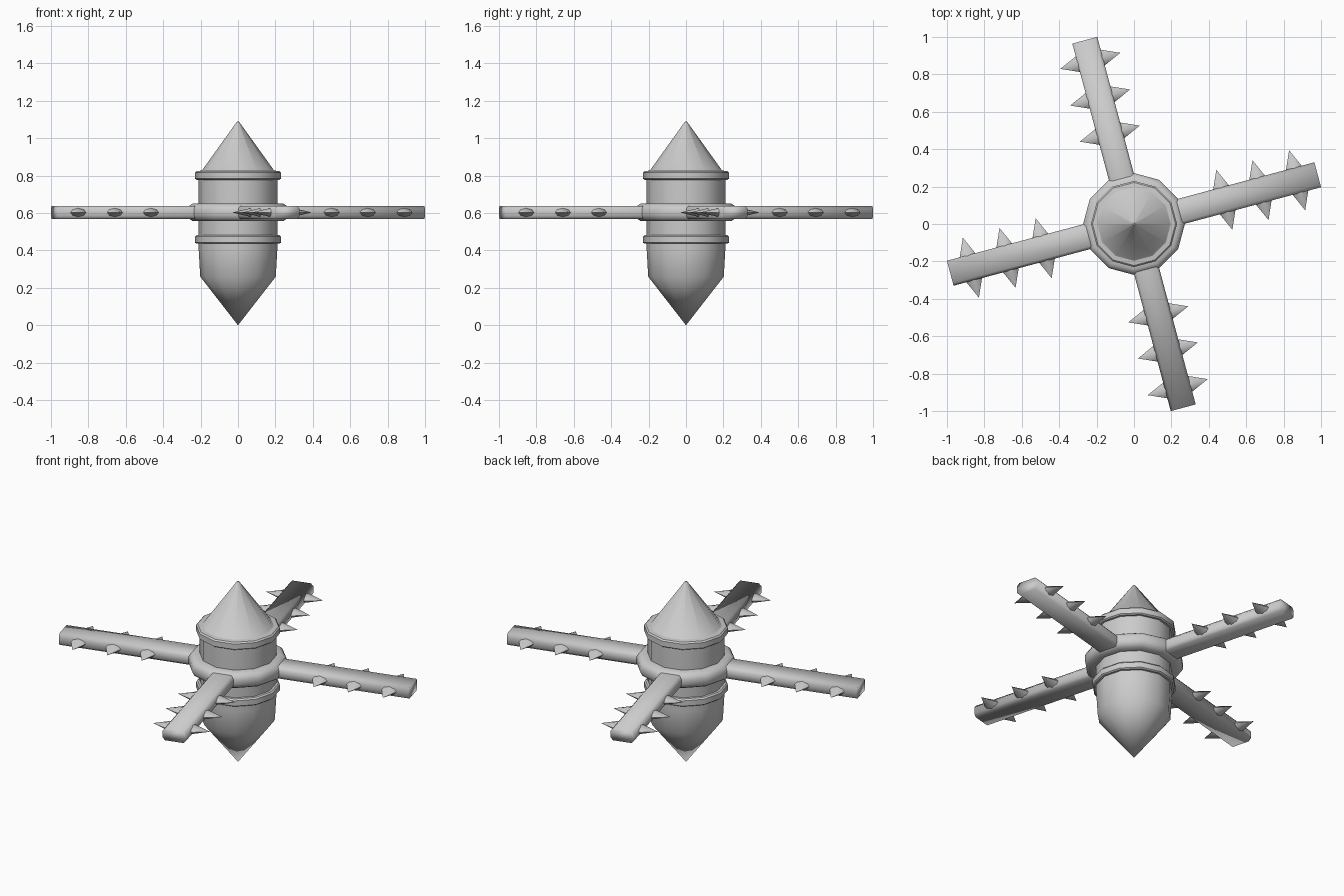
import bpy, bmesh, math
from mathutils import Matrix, Vector

cube = bpy.data.objects.get("Cube")
if cube:
    bpy.data.objects.remove(cube, do_unlink=True)

SIDES = 12
MID_Z = 0.603
ARM_LENGTH = 1.017

grey = bpy.data.materials.new("plain grey")
grey.use_nodes = True
grey.diffuse_color = (0.6, 0.6, 0.6, 1)
grey.node_tree.nodes["Principled BSDF"].inputs["Base Color"].default_value = (0.6, 0.6, 0.6, 1)


def finish(name, bm, angle=None):
    """Turn a bmesh into a smooth shaded object, sharp above the angle."""
    bmesh.ops.recalc_face_normals(bm, faces=bm.faces)
    mesh = bpy.data.meshes.new(name)
    bm.to_mesh(mesh)
    bm.free()
    mesh.materials.append(grey)
    obj = bpy.data.objects.new(name, mesh)
    bpy.context.collection.objects.link(obj)
    bpy.ops.object.select_all(action='DESELECT')
    obj.select_set(True)
    bpy.context.view_layer.objects.active = obj
    if angle:
        bpy.ops.object.shade_smooth_by_angle(angle=math.radians(angle))
    else:
        bpy.ops.object.shade_smooth()
    return obj


def lathe(name, profile, closed=False, angle=35):
    """Spin (radius, height) points round the z axis."""
    bm = bmesh.new()
    verts = [bm.verts.new((r, 0, z)) for r, z in profile]
    pairs = list(zip(verts, verts[1:]))
    if closed:
        pairs.append((verts[-1], verts[0]))
    edges = [bm.edges.new(p) for p in pairs]
    bmesh.ops.spin(bm, geom=verts + edges, cent=(0, 0, 0), axis=(0, 0, 1),
                   angle=math.tau, steps=SIDES, use_duplicate=False)
    bmesh.ops.remove_doubles(bm, verts=bm.verts, dist=0.0005)
    return finish(name, bm, angle)


def collar(name, z):
    """Thin bevelled band round the body."""
    lathe(name, [(0.19, z + 0.028), (0.222, z + 0.024), (0.23, z + 0.016),
                 (0.23, z - 0.016), (0.222, z - 0.022), (0.19, z - 0.022)], True)


# Central body with its pointed ends
lathe("body", [(0, 0), (0.202, 0.26), (0.21, 0.40), (0.21, 0.80)])
lathe("top_cone", [(0.2, 0.825), (0.19, 0.832), (0.006, 1.088), (0, 1.09)])
collar("upper_collar", 0.80)
collar("lower_collar", 0.458)

# Rounded hub ring that carries the arms
lathe("hub_ring", [(0.2, 0.65), (0.243, 0.65), (0.262, 0.638), (0.272, 0.62),
                   (0.272, 0.588), (0.262, 0.57), (0.243, 0.557), (0.2, 0.557)], True, 60)


def arm(name, turn):
    """Bar with a rounded section, open where it enters the hub."""
    section = [(sy * y, sz * z) for sy, sz, flip in
               ((1, 1, 1), (-1, 1, -1), (-1, -1, 1), (1, -1, -1))
               for y, z in ((0.069, 0.019), (0.054, 0.036))[::flip]]
    bm = bmesh.new()
    face = bm.faces.new([bm.verts.new((0.24, y, MID_Z + z)) for y, z in section])
    tip = bmesh.ops.extrude_face_region(bm, geom=[face])["geom"]
    moved = [v for v in tip if isinstance(v, bmesh.types.BMVert)]
    bmesh.ops.translate(bm, vec=(ARM_LENGTH - 0.24, 0, 0), verts=moved)
    if face.is_valid:
        bmesh.ops.delete(bm, geom=[face], context='FACES')
    bmesh.ops.transform(bm, matrix=turn, verts=bm.verts)
    finish(name, bm)


def spikes(name, turn):
    """Three pairs of flattened cones along both edges of an arm."""
    bm = bmesh.new()
    for along in (0.5, 0.7, 0.903):
        for side in (1, -1):
            place = (turn @ Matrix.Translation((along, side * 0.112, MID_Z))
                     @ Matrix.Rotation(-side * math.pi / 2, 4, 'X')
                     @ Matrix.Diagonal(Vector((1, 0.52, 1, 1))))
            bmesh.ops.create_cone(bm, cap_ends=True, segments=8, radius1=0.048,
                                  radius2=0, depth=0.108, matrix=place)
    finish(name, bm, 50)


# Four spiked arms around the hub
for i, side in enumerate(("left", "back", "right", "front")):
    turn = Matrix.Rotation(math.radians(15 + 90 * i), 4, 'Z')
    arm(side + "_arm", turn)
    spikes(side + "_arm_spikes", turn)
